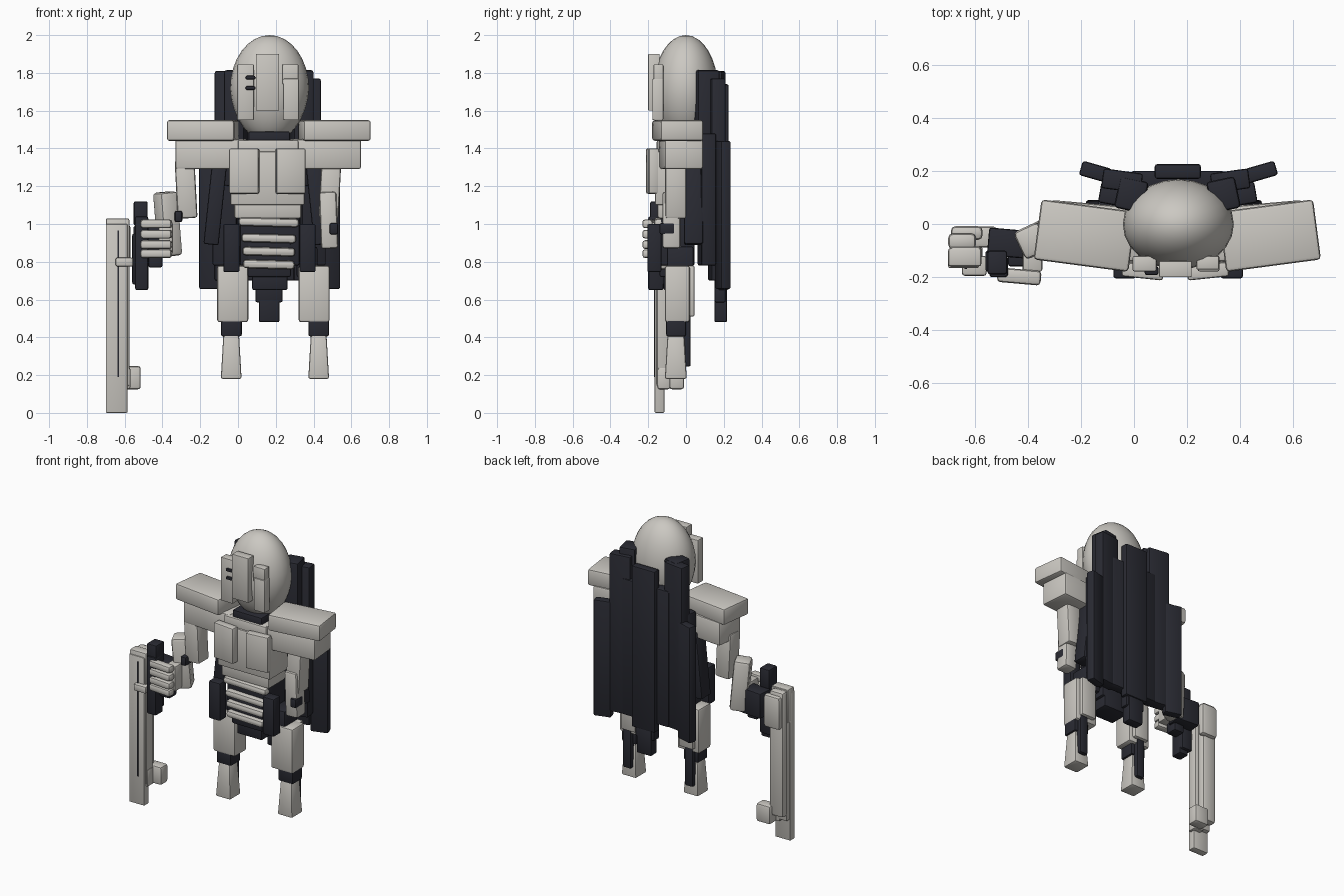
import bpy, bmesh, math
from mathutils import Matrix, Vector


def material(name, rgb):
    m = bpy.data.materials.new(name)
    m.diffuse_color = (*rgb, 1)
    return m


LIGHT = material("bone_grey", (0.60, 0.58, 0.54))
DARK = material("night_navy", (0.022, 0.023, 0.032))


def finish(obj, mat):
    obj.data.materials.append(mat)
    bpy.context.view_layer.objects.active = obj
    obj.select_set(True)
    bpy.ops.object.shade_smooth_by_angle(angle=math.radians(35))
    obj.select_set(False)


def box(name, x, y, z, mat=LIGHT, rz=0, ry=0, rx=0, top=1, bevel=0.01):
    """Rounded block from (min, max) ranges, turned about its centre; top = taper."""
    lo, hi = Vector((x[0], y[0], z[0])), Vector((x[1], y[1], z[1]))
    size = hi - lo
    me = bpy.data.meshes.new(name)
    bm = bmesh.new()
    bmesh.ops.create_cube(bm, size=1)
    for v in bm.verts:
        k = top if v.co.z > 0 else 1
        v.co = Vector((v.co.x * size.x * k, v.co.y * size.y * k, v.co.z * size.z))
    bmesh.ops.bevel(bm, geom=bm.edges[:], offset=min(bevel, min(size) * 0.4),
                    segments=2, profile=0.5, affect='EDGES')
    bm.to_mesh(me)
    bm.free()
    ob = bpy.data.objects.new(name, me)
    bpy.context.collection.objects.link(ob)
    ob.location = (lo + hi) / 2
    ob.rotation_euler = [math.radians(a) for a in (rx, ry, rz)]
    finish(ob, mat)
    return ob


def pair(name, xl, xr, w, y, z, mat=LIGHT, rz=0, ry=0, **kw):
    """Left and right copies centred at xl and xr, with mirrored turns."""
    box("left_" + name, (xl - w / 2, xl + w / 2), y, z, mat, -rz, -ry, **kw)
    box("right_" + name, (xr - w / 2, xr + w / 2), y, z, mat, rz, ry, **kw)


# Head: egg shaped, with face plates and eye slits
bpy.ops.mesh.primitive_uv_sphere_add(segments=24, ring_count=16, radius=1)
head = bpy.context.object
head.name = "head"
head.data.transform(Matrix.Diagonal((0.209, 0.17, 0.285, 1)))
for v in head.data.vertices:
    if v.co.z < 0:
        v.co.x *= 1 + 0.25 * v.co.z
head.location = (0.167, -0.001, 1.715)
finish(head, LIGHT)
box("face_plate", (0.095, 0.217), (-0.2, -0.14), (1.6, 1.9), bevel=0.004)
box("left_cheek_plate", (-0.005, 0.085), (-0.178, -0.12), (1.55, 1.845), bevel=0.006)
box("right_cheek_plate", (0.24, 0.322), (-0.178, -0.12), (1.55, 1.77), bevel=0.006)
box("right_brow_plate", (0.235, 0.32), (-0.172, -0.12), (1.74, 1.845), bevel=0.006)
for i, z in enumerate((1.72, 1.775)):
    box(f"eye_slit_{i}", (0.04, 0.092), (-0.192, -0.16), (z - 0.01, z + 0.01), DARK)

# Neck and shoulders
box("neck", (0.055, 0.275), (-0.14, 0.06), (1.42, 1.49), DARK)
pair("shoulder_top", -0.185, 0.511, 0.36, (-0.158, 0.07), (1.44, 1.55), rz=7.5, bevel=0.014)
pair("shoulder_base", -0.14, 0.46, 0.37, (-0.13, 0.075), (1.29, 1.45), rz=5, bevel=0.014)

# Chest
box("collar", (0.0, 0.32), (-0.155, 0.05), (1.35, 1.445))
box("chest", (-0.04, 0.352), (-0.165, 0.05), (1.1, 1.385))
box("lower_chest", (-0.02, 0.335), (-0.15, 0.03), (1.03, 1.15))
pair("chest_plate", 0.033, 0.278, 0.157, (-0.205, -0.15), (1.16, 1.4), rz=6)

# Waist with rib bars
box("waist", (0.01, 0.325), (-0.135, 0.045), (0.78, 1.12), DARK)
box("abdomen", (0.05, 0.28), (-0.14, 0.03), (0.72, 0.9), DARK)
box("groin", (0.075, 0.262), (-0.12, 0.03), (0.65, 0.77), DARK)
for i, (z, w) in enumerate(((1.01, 0.32), (0.925, 0.29), (0.855, 0.28), (0.787, 0.275))):
    box(f"rib_bar_{i}", (0.163 - w / 2, 0.163 + w / 2), (-0.17, -0.1),
        (z - 0.024, z + 0.022), ry=1.5, bevel=0.018)
pair("hip_strap", -0.035, 0.368, 0.086, (-0.205, -0.13), (0.745, 1.0), DARK)
pair("side_cloth", -0.12, 0.42, 0.08, (-0.01, 0.09), (0.89, 1.33), DARK, ry=-6)

# Cape: overlapping long slabs
box("cape_center", (0.078, 0.252), (0.17, 0.226), (0.65, 1.74), DARK)
box("cape_backing", (-0.01, 0.34), (0.13, 0.2), (0.7, 1.62), DARK)
box("left_cape_panel", (-0.12, 0.03), (0.125, 0.2), (0.7, 1.81), DARK, rz=-8)
box("right_cape_panel", (0.29, 0.435), (0.125, 0.2), (0.7, 1.77), DARK, rz=8)
pair("cape_edge", -0.145, 0.48, 0.115, (0.168, 0.224), (0.655, 1.44), DARK, rz=16)
pair("cape_inner", -0.065, 0.395, 0.13, (0.07, 0.15), (0.78, 1.48), DARK, rz=10)
pair("hood_side", -0.01, 0.337, 0.11, (0.05, 0.17), (1.2, 1.815), DARK, rz=12, bevel=0.014)
box("cape_tail", (0.092, 0.236), (0.15, 0.21), (0.585, 0.72), DARK)
box("cape_tail_tip", (0.11, 0.22), (0.15, 0.218), (0.48, 0.66), DARK)

# Legs
pair("thigh", -0.028, 0.403, 0.165, (-0.112, 0.02), (0.48, 0.78), bevel=0.014)
pair("thigh_back", -0.028, 0.403, 0.11, (0.0, 0.046), (0.51, 0.78))
pair("upper_hip", 0.01, 0.365, 0.11, (-0.1, 0.04), (0.72, 0.88), DARK)
pair("knee", -0.035, 0.427, 0.11, (-0.105, 0.0), (0.405, 0.52), DARK)
pair("shin", -0.036, 0.427, 0.11, (-0.112, 0.004), (0.18, 0.42), top=0.75)
pair("calf_strip", -0.036, 0.427, 0.06, (-0.035, 0.025), (0.245, 0.52), DARK)

# Arms
pair("upper_arm", -0.275, 0.487, 0.105, (-0.11, 0.002), (1.03, 1.34), ry=3, bevel=0.014)
box("left_forearm", (-0.425, -0.32), (-0.115, 0.0), (0.83, 1.17), ry=-5, rz=25, bevel=0.02)
box("right_forearm", (0.435, 0.525), (-0.125, -0.03), (0.87, 1.17), ry=-2, bevel=0.014)
box("left_elbow_knob", (-0.335, -0.295), (-0.14, -0.06), (1.01, 1.07), DARK)
box("right_elbow_knob", (0.485, 0.53), (-0.14, -0.06), (0.945, 1.005), DARK)

# Fist and dark grip of the weapon
box("grip_front", (-0.545, -0.475), (-0.2, -0.12), (0.65, 1.04), DARK)
box("grip_top", (-0.552, -0.478), (-0.19, -0.1), (0.99, 1.12), DARK)
box("grip_side", (-0.56, -0.48), (-0.18, -0.1), (0.68, 0.95), DARK)
box("palm", (-0.55, -0.385), (-0.125, -0.02), (0.82, 0.99), DARK, rz=-5)
box("thumb_block", (-0.475, -0.4), (-0.16, -0.08), (0.77, 0.86), DARK)
for i, z in enumerate((1.0, 0.945, 0.89, 0.842)):
    box(f"finger_{i}", (-0.515, -0.35), (-0.225, -0.17), (z - 0.022, z + 0.024),
        rz=-5, bevel=0.014)
box("wrist", (-0.42, -0.345), (-0.18, -0.06), (0.84, 1.01))

# Long weapon: front blade, twin rear rails and end block
box("blade", (-0.7, -0.585), (-0.166, -0.115), (0.0, 1.0), bevel=0.006)
box("blade_cap", (-0.7, -0.575), (-0.16, -0.09), (0.8, 1.03))
box("blade_spine", (-0.695, -0.575), (-0.155, -0.085), (0.14, 1.025))
box("rear_rail", (-0.7, -0.595), (-0.095, -0.035), (0.18, 1.025), bevel=0.018)
box("outer_rail", (-0.69, -0.57), (-0.06, -0.008), (0.78, 1.0), bevel=0.018)
box("blade_slit", (-0.638, -0.629), (-0.17, -0.162), (0.19, 0.965), DARK, bevel=0.001)
box("blade_band", (-0.648, -0.555), (-0.195, -0.12), (0.775, 0.822))
box("end_block_front", (-0.64, -0.57), (-0.15, -0.085), (0.125, 0.24))
box("end_block", (-0.62, -0.515), (-0.088, -0.01), (0.125, 0.248), bevel=0.014)
